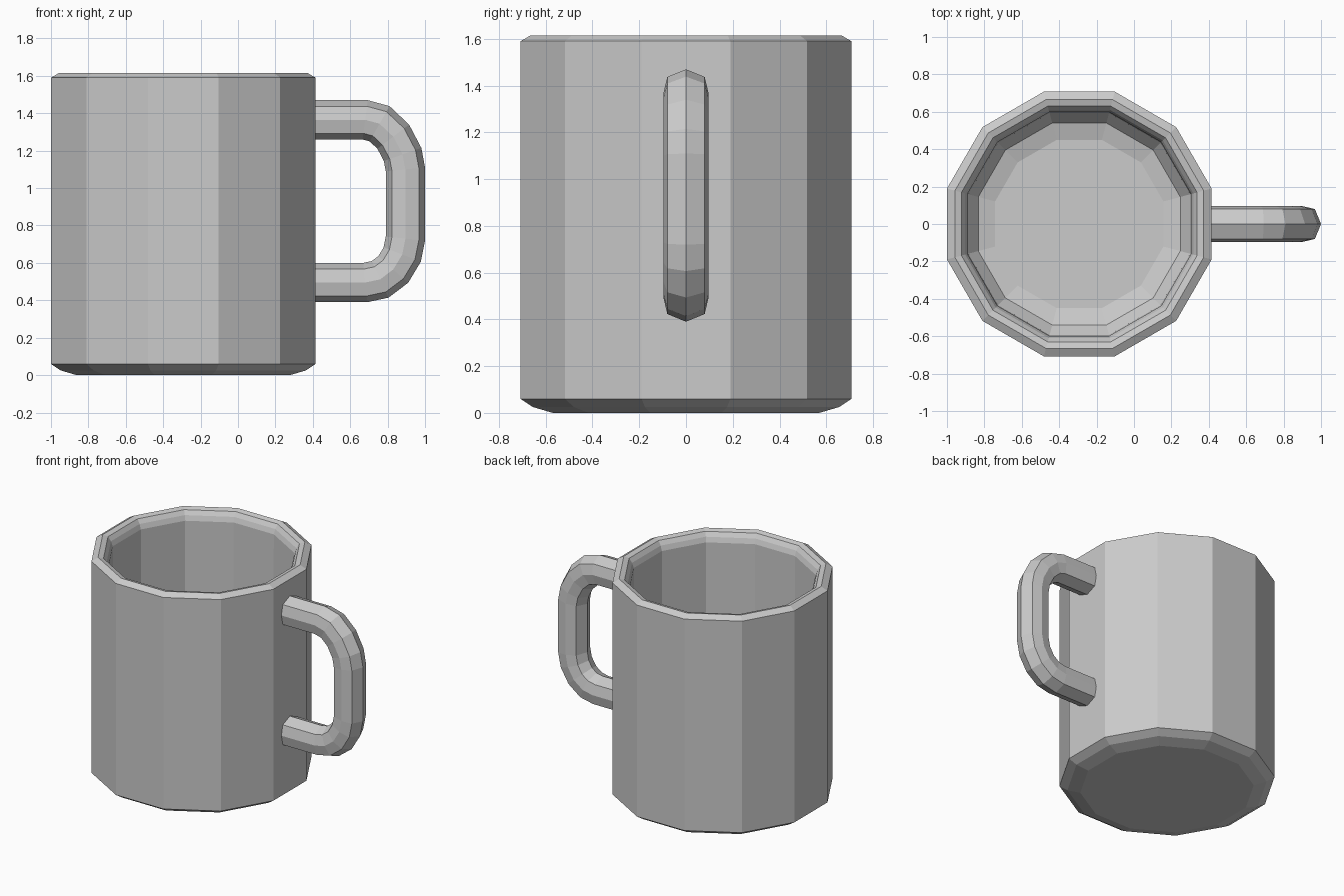
import bpy, bmesh, math
from mathutils import Vector

if "Cube" in bpy.data.objects:
    bpy.data.objects.remove(bpy.data.objects["Cube"])


def skin(name, rings):
    """Join successive rings of points with quads and cap both ends."""
    bm = bmesh.new()
    loops = [[bm.verts.new(p) for p in ring] for ring in rings]
    n = len(loops[0])
    for a, b in zip(loops, loops[1:]):
        for i in range(n):
            j = (i + 1) % n
            bm.faces.new((a[i], a[j], b[j], b[i]))
    bm.faces.new(loops[0])
    bm.faces.new(loops[-1])
    bmesh.ops.recalc_face_normals(bm, faces=bm.faces)
    mesh = bpy.data.meshes.new(name)
    bm.to_mesh(mesh)
    bm.free()
    obj = bpy.data.objects.new(name, mesh)
    bpy.context.collection.objects.link(obj)
    return obj


# Cup: twelve-sided revolve, profile given as (apothem, height), outside to inside
SIDES = 12
CENTRE_X = -0.2925
profile = [(0.57, 0), (0.655, 0.025), (0.7075, 0.06), (0.7075, 0.095),
           (0.7075, 1.59), (0.665, 1.615), (0.63, 1.605), (0.61, 1.575),
           (0.598, 1.54), (0.594, 0.2), (0.54, 0.125), (0.45, 0.1)]
rings = []
for apothem, z in profile:
    r = apothem / math.cos(math.pi / SIDES)
    angles = [2 * math.pi * (i + 0.5) / SIDES for i in range(SIDES)]
    rings.append([(CENTRE_X + r * math.cos(a), r * math.sin(a), z) for a in angles])
skin("cup_body", rings)

# Handle: eight-sided section swept along a rounded path in the xz plane
path = [Vector(p) for p in [
    (0.395, 1.365), (0.68, 1.365), (0.757, 1.344), (0.83, 1.275), (0.88, 1.18),
    (0.895, 1.10), (0.895, 0.73), (0.878, 0.645), (0.83, 0.565), (0.76, 0.512),
    (0.68, 0.495), (0.395, 0.495)]]
section = [(0.105, 0), (0.072, 0.08), (0, 0.097), (-0.072, 0.08),
           (-0.105, 0), (-0.072, -0.08), (0, -0.097), (0.072, -0.08)]
rings = []
for i, p in enumerate(path):
    before = (p - path[i - 1]).normalized() if i else Vector((1, 0))
    after = (path[i + 1] - p).normalized() if i + 1 < len(path) else before
    t = (before + after).normalized()
    out = Vector((-t.y, t.x)) / t.dot(before)
    rings.append([(p.x + out.x * u, v, p.y + out.y * u) for u, v in section])
skin("handle", rings)
